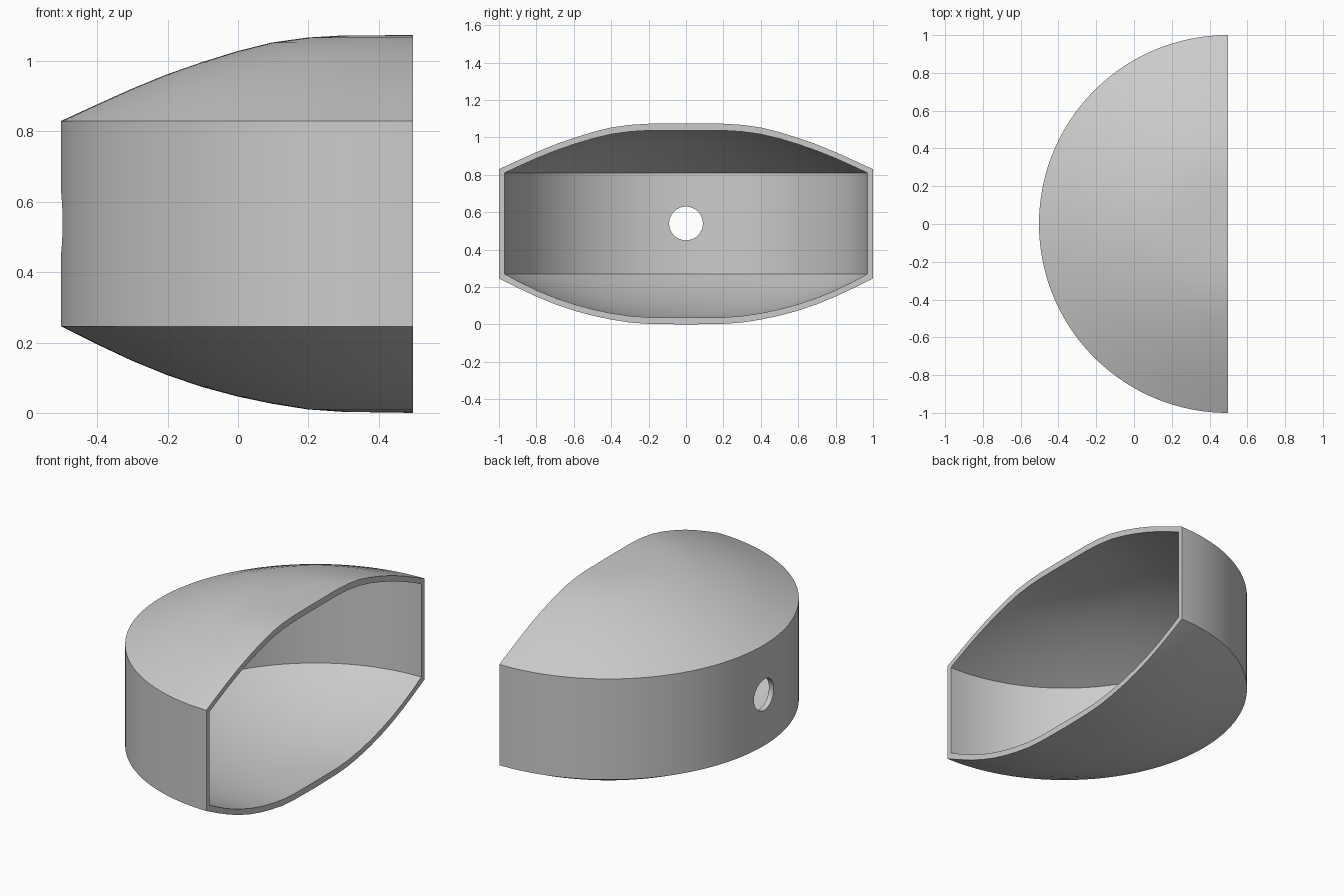
import bpy, bmesh
from math import sin, cos, pi

if "Cube" in bpy.data.objects:
    bpy.data.objects.remove(bpy.data.objects["Cube"])

CX = 0.497          # axis of the half revolution (open side)
SEG = 96

# Outer cross-section (radius, z), top pole to bottom pole
outer = [(0, 1.074), (0.2, 1.073), (0.3, 1.067), (0.4, 1.053), (0.5, 1.028), (0.6, 0.997),
         (0.7, 0.962), (0.8, 0.921), (0.9, 0.876), (1, 0.83),
         (1, 0.246), (0.9, 0.196), (0.8, 0.149), (0.7, 0.108), (0.6, 0.074), (0.5, 0.047),
         (0.4, 0.026), (0.3, 0.010), (0.2, 0.003), (0, 0.0)]
# Inner cross-section, bottom pole to top pole
inner = [(0, 0.037), (0.2, 0.038), (0.3, 0.045), (0.4, 0.06), (0.5, 0.081), (0.6, 0.108),
         (0.7, 0.142), (0.8, 0.183), (0.9, 0.232), (0.97, 0.27),
         (0.97, 0.81), (0.9, 0.843), (0.8, 0.888), (0.7, 0.928), (0.6, 0.963), (0.5, 0.993),
         (0.4, 1.017), (0.3, 1.031), (0.2, 1.037), (0, 1.038)]
profile = outer + inner

# Half-round shell: sweep the section through 180 degrees and cap the cut wall
bm = bmesh.new()
poles = {i: bm.verts.new((CX, 0, z)) for i, (r, z) in enumerate(profile) if r == 0}
rings = []
for s in range(SEG + 1):
    a = pi / 2 + pi * s / SEG
    rings.append([poles.get(i) or bm.verts.new((CX + r * cos(a), r * sin(a), z))
                  for i, (r, z) in enumerate(profile)])
for a, b in zip(rings, rings[1:]):
    for i in range(len(profile) - 1):
        corners = list(dict.fromkeys([a[i], a[i + 1], b[i + 1], b[i]]))
        if len(corners) > 2:
            bm.faces.new(corners)
# Cut faces as strips between outer and inner sections
n = len(outer)
for ring in (rings[0], rings[-1]):
    for i in range(n - 1):
        bm.faces.new([ring[i], ring[i + 1], ring[2 * n - 2 - i], ring[2 * n - 1 - i]])
bmesh.ops.recalc_face_normals(bm, faces=bm.faces)
mesh = bpy.data.meshes.new("half_round_shell")
bm.to_mesh(mesh)
bm.free()
shell = bpy.data.objects.new("half_round_shell", mesh)
bpy.context.collection.objects.link(shell)

# Round hole through the middle of the curved wall
bpy.ops.mesh.primitive_cylinder_add(vertices=64, radius=0.09, depth=0.3,
                                    location=(CX - 1, 0, 0.54), rotation=(0, pi / 2, 0))
cutter = bpy.context.object
cutter.name = "hole_cutter"
mod = shell.modifiers.new("hole", 'BOOLEAN')
mod.operation = 'DIFFERENCE'
mod.solver = 'EXACT'
mod.object = cutter
bpy.context.view_layer.objects.active = shell
bpy.ops.object.select_all(action='DESELECT')
shell.select_set(True)
bpy.ops.object.modifier_apply(modifier=mod.name)
bpy.data.objects.remove(cutter, do_unlink=True)

bpy.ops.object.shade_smooth_by_angle(angle=pi / 9)
